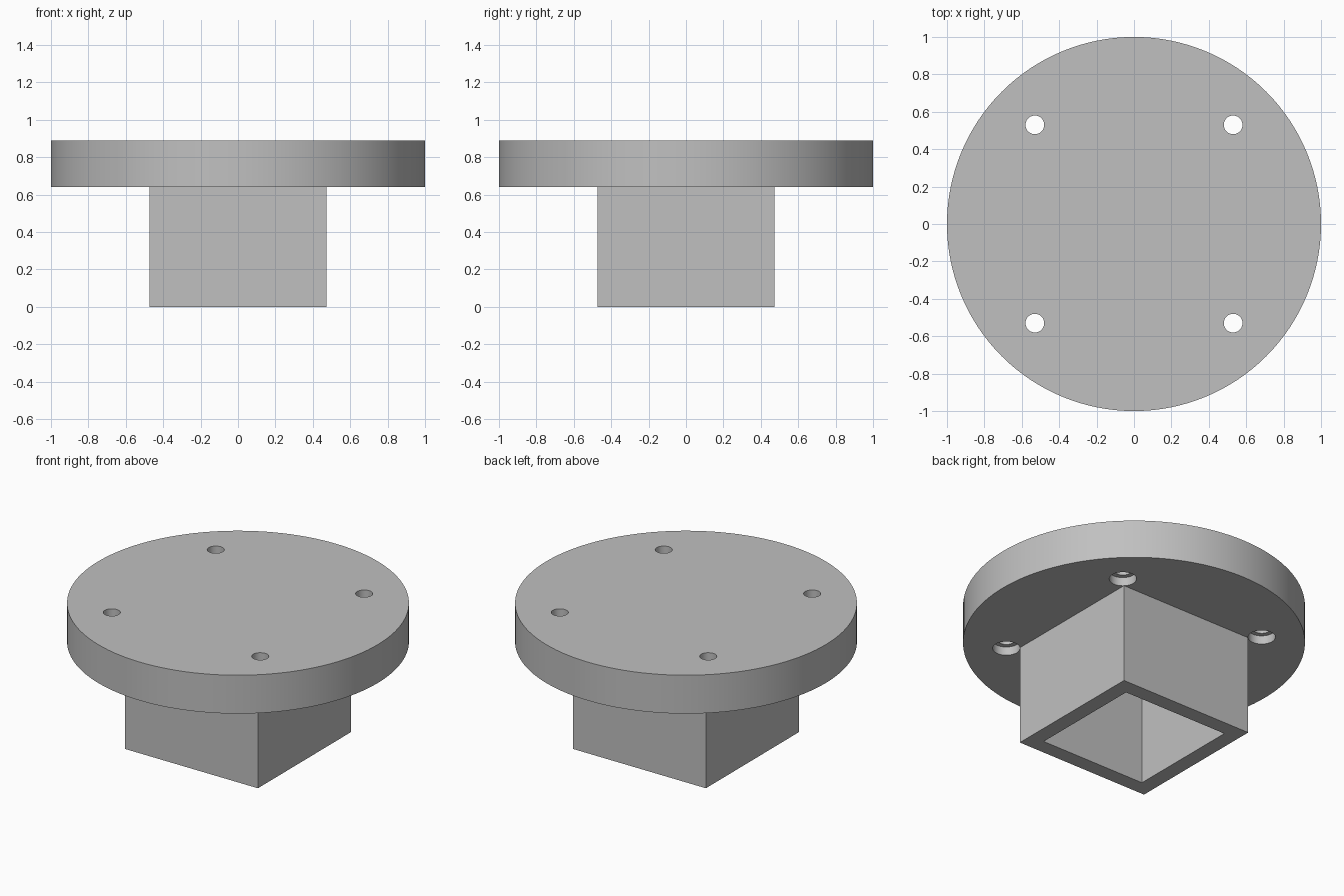
import bpy
import bmesh
import math

default_cube = bpy.data.objects.get("Cube")
if default_cube:
    bpy.data.objects.remove(default_cube, do_unlink=True)

PLATE_BOTTOM, PLATE_TOP = 0.64, 0.888
SOCKET_OUTER, SOCKET_INNER = 0.474, 0.375
HOLE_OFFSET = 0.53
HOLE_RADIUS, BORE_RADIUS, BORE_DEPTH = 0.05, 0.08, 0.055

grey = bpy.data.materials.new("plain grey")
grey.use_nodes = True
colour = (0.53, 0.53, 0.53, 1)
grey.diffuse_color = colour
grey.node_tree.nodes["Principled BSDF"].inputs["Base Color"].default_value = colour


def cylinder(name, radius, low, high, x=0, y=0, sides=48):
    bpy.ops.mesh.primitive_cylinder_add(
        vertices=sides, radius=radius, depth=high - low,
        location=(x, y, (low + high) / 2))
    obj = bpy.context.object
    obj.name = name
    obj.data.materials.append(grey)
    return obj


def cut(target, cutter):
    mod = target.modifiers.new(cutter.name, "BOOLEAN")
    mod.operation = "DIFFERENCE"
    mod.solver = "EXACT"
    mod.object = cutter
    bpy.context.view_layer.objects.active = target
    bpy.ops.object.modifier_apply(modifier=mod.name)
    bpy.data.objects.remove(cutter, do_unlink=True)


# Round plate with four screw holes, counterbored from underneath
plate = cylinder("round_plate", 1, PLATE_BOTTOM, PLATE_TOP, sides=128)
for x in (-HOLE_OFFSET, HOLE_OFFSET):
    for y in (-HOLE_OFFSET, HOLE_OFFSET):
        cut(plate, cylinder("screw_hole", HOLE_RADIUS,
                            PLATE_BOTTOM - 0.1, PLATE_TOP + 0.1, x, y))
        cut(plate, cylinder("counterbore", BORE_RADIUS,
                            PLATE_BOTTOM - 0.1, PLATE_BOTTOM + BORE_DEPTH, x, y))

bpy.ops.object.select_all(action="DESELECT")
plate.select_set(True)
bpy.context.view_layer.objects.active = plate
bpy.ops.object.shade_smooth_by_angle(angle=math.radians(30))

# Hollow square socket, open at the bottom and closed by the plate above
bm = bmesh.new()


def square_ring(half, z):
    corners = ((-1, -1), (1, -1), (1, 1), (-1, 1))
    return [bm.verts.new((half * x, half * y, z)) for x, y in corners]


rings = [square_ring(SOCKET_OUTER, PLATE_BOTTOM), square_ring(SOCKET_OUTER, 0),
         square_ring(SOCKET_INNER, 0), square_ring(SOCKET_INNER, PLATE_BOTTOM)]
for first, second in zip(rings, rings[1:]):
    for i in range(4):
        j = (i + 1) % 4
        bm.faces.new((first[j], first[i], second[i], second[j]))
mesh = bpy.data.meshes.new("square_socket")
bm.to_mesh(mesh)
bm.free()
mesh.materials.append(grey)
socket = bpy.data.objects.new("square_socket", mesh)
bpy.context.collection.objects.link(socket)
